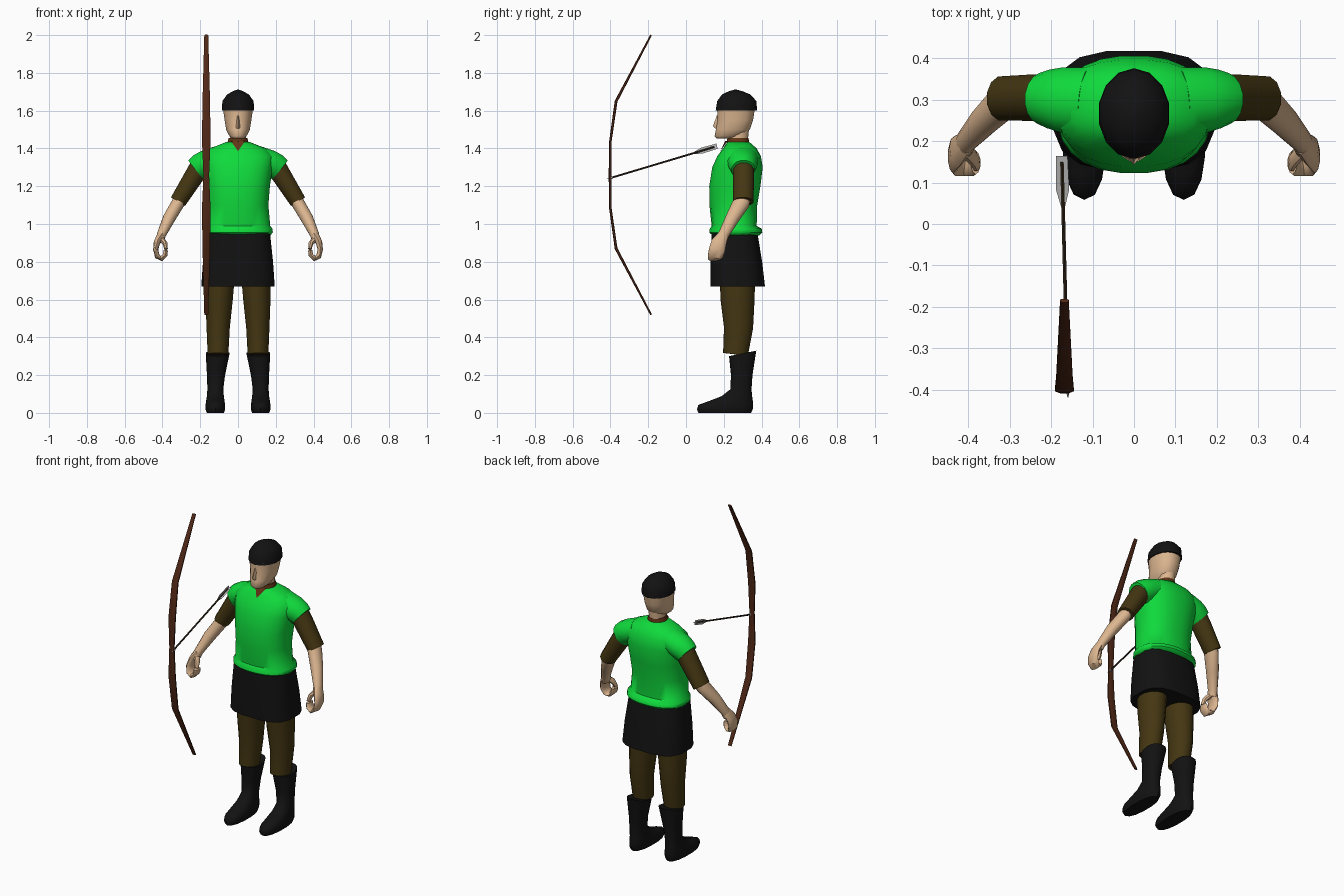
import bpy
import bmesh
import math
from mathutils import Vector

cube = bpy.data.objects.get("Cube")
if cube:
    bpy.data.objects.remove(cube, do_unlink=True)


def material(name, r, g, b):
    m = bpy.data.materials.new(name)
    m.use_nodes = True
    m.diffuse_color = (r, g, b, 1)
    bsdf = next(n for n in m.node_tree.nodes if n.type == 'BSDF_PRINCIPLED')
    bsdf.inputs["Base Color"].default_value = (r, g, b, 1)
    bsdf.inputs["Roughness"].default_value = 0.8
    return m


GREEN = material("tunic green", 0.005, 0.70, 0.045)
BLACK = material("cloth black", 0.006, 0.006, 0.006)
SKIN = material("skin", 0.72, 0.47, 0.28)
OLIVE = material("olive brown", 0.058, 0.037, 0.006)
RUST = material("collar brown", 0.12, 0.035, 0.008)
WOOD = material("bow wood", 0.08, 0.021, 0.008)
DARK = material("arrow wood", 0.035, 0.022, 0.012)
GREY = material("feather grey", 0.55, 0.55, 0.55)


def finish(name, bm, mat, angle=50):
    """Turn a bmesh into a smooth object with sharp edges over the angle."""
    bmesh.ops.recalc_face_normals(bm, faces=bm.faces)
    me = bpy.data.meshes.new(name)
    bm.to_mesh(me)
    bm.free()
    me.materials.append(mat)
    if angle:
        me.shade_smooth()
        me.set_sharp_from_angle(angle=math.radians(angle))
    ob = bpy.data.objects.new(name, me)
    bpy.context.collection.objects.link(ob)
    return ob


def loft(name, rings, mat, n=16, power=2.0, ref=(0, 1, 0), side=1, angle=50):
    """Skin oval rings (x, y, z, width, depth) that follow their own path."""
    bm = bmesh.new()
    pts = [Vector((r[0] * side, r[1], r[2])) for r in rings]
    loops = []
    for i, (p, r) in enumerate(zip(pts, rings)):
        t = (pts[min(i + 1, len(pts) - 1)] - pts[max(i - 1, 0)]).normalized()
        ref_v = Vector(ref)
        v = (ref_v - t * ref_v.dot(t)).normalized()
        u = v.cross(t)
        loop = []
        for k in range(n):
            a = 2 * math.pi * (k + 0.5) / n
            c, s = math.cos(a), math.sin(a)
            cu = math.copysign(abs(c) ** (2 / power), c) * r[3]
            sv = math.copysign(abs(s) ** (2 / power), s) * r[4]
            loop.append(bm.verts.new(p + u * cu + v * sv))
        loops.append(loop)
    for a, b in zip(loops, loops[1:]):
        for k in range(n):
            j = (k + 1) % n
            bm.faces.new((a[k], a[j], b[j], b[k]))
    bm.faces.new(loops[0])
    bm.faces.new(loops[-1])
    return finish(name, bm, mat, angle)


def stack(name, slices, mat, x=0, side=1, **kw):
    """Skin level slices given as (z, half width, front y, back y)."""
    ob = loft(name, [(x, 0, z, w, (b - f) / 2) for z, w, f, b in slices], mat, side=side, **kw)
    n = len(ob.data.vertices) // len(slices)
    for i, v in enumerate(ob.data.vertices):
        v.co.y += (slices[i // n][2] + slices[i // n][3]) / 2
    return ob


def plate(name, points, mat):
    bm = bmesh.new()
    bm.faces.new([bm.verts.new(p) for p in points])
    return finish(name, bm, mat, 0)


# Tunic and skirt
stack("tunic", [(0.94, .172, .14, .39), (0.955, .186, .122, .405), (0.975, .184, .125, .402),
                (0.99, .172, .135, .375), (1.1, .162, .123, .378), (1.2, .17, .122, .395),
                (1.3, .185, .138, .407), (1.36, .19, .165, .397), (1.4, .15, .195, .375),
                (1.435, .06, .22, .335)], GREEN, n=24, power=2.3)
stack("skirt", [(.67, .197, .127, .42), (.8, .188, .128, .405), (.95, .172, .135, .38)],
      BLACK, n=16, power=2.9)

# Head, cap and collar
stack("neck", [(1.4, .045, .225, .325), (1.5, .045, .225, .335)], SKIN, n=12)
stack("head", [(1.452, .03, .162, .24), (1.465, .046, .15, .30), (1.5, .064, .157, .34),
               (1.55, .072, .166, .357), (1.61, .081, .163, .366)], SKIN, power=2.2)
stack("nose", [(1.505, .012, .155, .19), (1.518, .012, .143, .19), (1.575, .005, .163, .19)],
      SKIN, n=6)
stack("cap", [(1.6, .087, .157, .376), (1.65, .085, .165, .373), (1.685, .06, .19, .342),
              (1.702, .03, .225, .302), (1.711, .005, .255, .27)], BLACK, n=14, angle=60)
stack("collar", [(1.42, .06, .218, .335), (1.44, .055, .217, .333), (1.456, .05, .219, .331)],
      RUST, n=14)
plate("collar_point", [(-.036, .22, 1.438), (0, .18, 1.385), (.036, .22, 1.438), (0, .208, 1.44)], RUST)

for side, word in ((1, "left"), (-1, "right")):
    # Arm
    loft(word + "_shoulder", [(.11, .295, 1.345, .068, .085), (.17, .3, 1.322, .07, .08),
                              (.2, .302, 1.305, .07, .072), (.222, .303, 1.287, .066, .063)],
         GREEN, side=side)
    loft(word + "_sleeve", [(.19, .303, 1.32, .058, .056), (.235, .305, 1.25, .053, .058),
                            (.318, .303, 1.118, .045, .055)], OLIVE, n=12, side=side)
    loft(word + "_forearm", [(.295, .303, 1.16, .036, .045), (.318, .292, 1.11, .036, .046),
                             (.365, .245, 1.03, .034, .037), (.405, .2, .945, .025, .029),
                             (.412, .185, .915, .022, .032)], SKIN, n=12, side=side)
    # Fist curled around an open grip
    loft(word + "_fist", [(.408, .195, .94, .022, .03), (.428, .175, .905, .018, .04),
                          (.436, .165, .865, .014, .043), (.427, .155, .828, .014, .04),
                          (.405, .15, .817, .014, .035), (.386, .148, .835, .013, .032),
                          (.382, .148, .862, .012, .028)], SKIN, n=10, side=side)
    loft(word + "_thumb", [(.405, .18, .92, .016, .02), (.386, .155, .898, .013, .018),
                           (.381, .14, .868, .01, .014)], SKIN, n=8, side=side)

    # Leg
    loft(word + "_leg", [(.106, .262, .31, .056, .066), (.105, .278, .45, .063, .077),
                         (.1, .273, .6, .074, .09), (.094, .272, .76, .082, .095)],
         OLIVE, side=side, n=14)

    # Boot with a top edge that rises to the back
    boot = stack(word + "_boot", [(0, .046, .066, .345), (.018, .053, .058, .353),
                                  (.042, .053, .065, .356), (.062, .05, .12, .354),
                                  (.088, .046, .188, .35), (.125, .043, .235, .347),
                                  (.2, .049, .238, .352), (.315, .064, .228, .372)],
                 BLACK, x=.12, side=side, n=14, power=2.3)
    for v in boot.data.vertices:
        if v.co.z > .15:
            v.co.x -= side * .012 * (v.co.z - .15) / .165
        if v.co.z > .3:
            v.co.z += (v.co.y - .3) * .2

# Bow, mirrored about its grip
limb = [(-.185, .74, .011, .005), (-.37, .39, .021, .008), (-.4, .18, .024, .007)]
GRIP = 1.26
upper = [(-.168, y, GRIP + h, w, d) for y, h, w, d in limb]
lower = [(-.168, y, GRIP - h, w, d) for y, h, w, d in reversed(limb)]
loft("bow", upper + [(-.168, -.402, GRIP, .016, .008)] + lower, WOOD, n=8, power=3, angle=30)

# Arrow
tail, tip = Vector((-.174, .15, 1.408)), Vector((-.16, -.395, 1.245))
along = (tip - tail).normalized()
up = (Vector((0, 0, 1)) - along * along.z).normalized()
across = up.cross(along)


def rod(name, stations, mat, n):
    rings = [(*(tail + along * d), r, r) for d, r in stations]
    return loft(name, rings, mat, n=n, ref=(0, 0, 1))


length = (tip - tail).length
rod("arrow_shaft", [(0, .005), (length, .005)], DARK, 6)
rod("arrow_head", [(length - .005, .009), (length + .025, .001)], GREY, 6)
for i, d in enumerate((up, across, -up, -across)):
    outline = [(-.015, 0), (-.015, .014), (.07, .016), (.12, .003), (.12, 0)]
    plate(f"feather_{i + 1}", [tail + along * a + d * r for a, r in outline], GREY)
